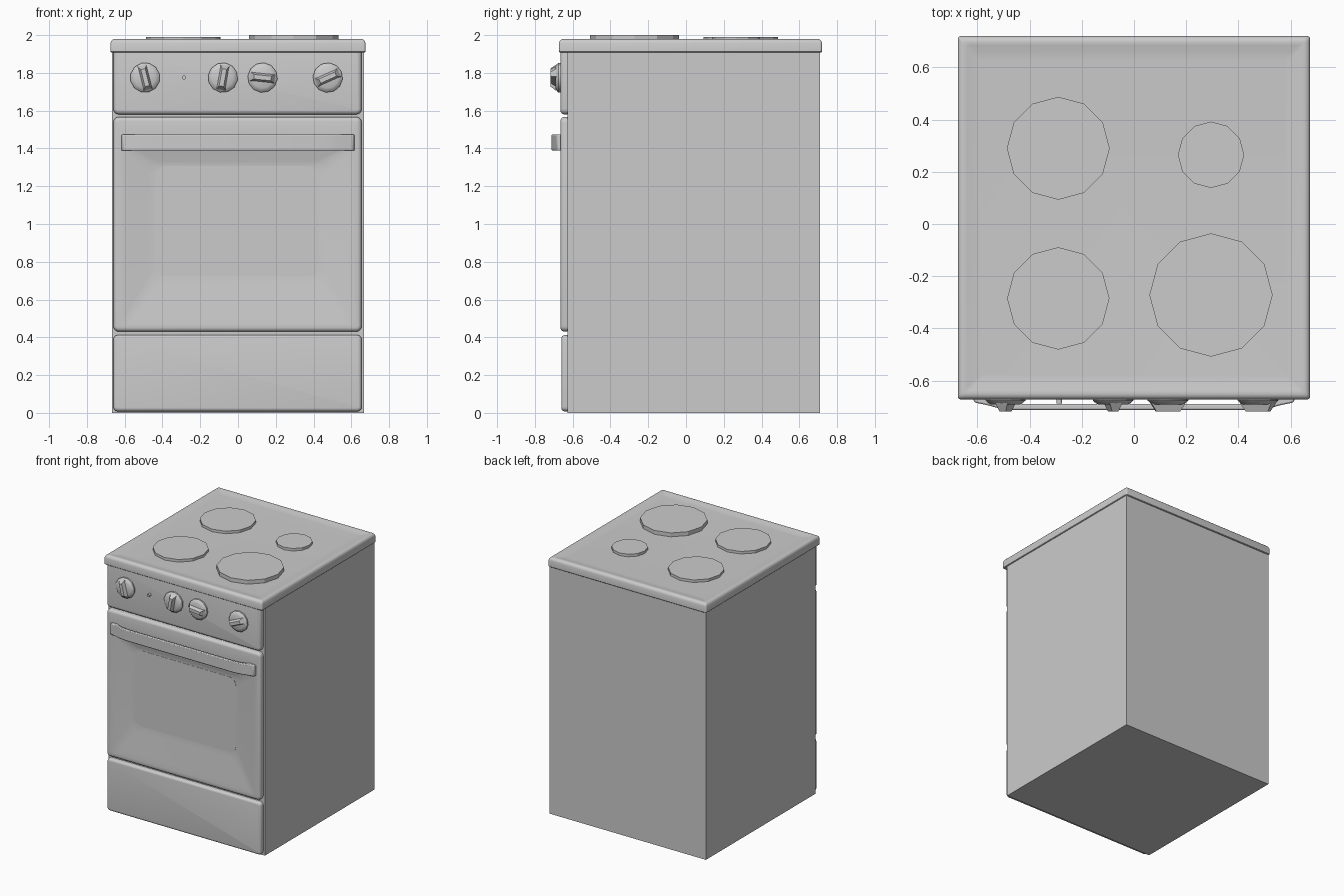
import bpy, bmesh
from math import pi, sin, cos, radians
from mathutils import Matrix

if "Cube" in bpy.data.objects:
    bpy.data.objects.remove(bpy.data.objects["Cube"])


def finish(name, bm, smooth=35):
    bmesh.ops.recalc_face_normals(bm, faces=bm.faces)
    me = bpy.data.meshes.new(name)
    bm.to_mesh(me)
    bm.free()
    if smooth:
        me.shade_smooth()
        me.set_sharp_from_angle(angle=radians(smooth))
    ob = bpy.data.objects.new(name, me)
    bpy.context.collection.objects.link(ob)
    return ob


def loft(name, loops, smooth=35, matrix=None):
    """Skin a list of equal-length point loops and cap both ends."""
    bm = bmesh.new()
    rings = [[bm.verts.new(p) for p in loop] for loop in loops]
    n = len(rings[0])
    for a, b in zip(rings, rings[1:]):
        for i in range(n):
            j = (i + 1) % n
            bm.faces.new((a[i], a[j], b[j], b[i]))
    bm.faces.new(rings[0])
    bm.faces.new(rings[-1])
    if matrix:
        bm.transform(matrix)
    return finish(name, bm, smooth)


def rounded_rect(x0, x1, v0, v1, r, depth, flat=False, steps=4):
    """Rounded rectangle in the XZ plane (or XY plane when flat)."""
    pts = []
    corners = ((x1 - r, v1 - r), (x0 + r, v1 - r), (x0 + r, v0 + r), (x1 - r, v0 + r))
    for k, (cx, cv) in enumerate(corners):
        for s in range(steps + 1):
            a = pi / 2 * (k + s / steps)
            u, v = cx + r * cos(a), cv + r * sin(a)
            pts.append((u, v, depth) if flat else (u, depth, v))
    return pts


def panel_loops(x0, x1, z0, z1, r=0.03, back=-0.61, front=-0.665, b=0.022):
    """Front panel with a soft rolled front edge."""
    loops = [rounded_rect(x0, x1, z0, z1, r, back)]
    for k in range(5):
        a = pi / 2 * k / 4
        i = b * (1 - cos(a))
        loops.append(rounded_rect(x0 + i, x1 - i, z0 + i, z1 - i, r - i, front + b * (1 - sin(a))))
    return loops


def ring(r, y, n=12):
    return [(r * cos(2 * pi * k / n), y, r * sin(2 * pi * k / n)) for k in range(n)]


# Cabinet
bm = bmesh.new()
bmesh.ops.create_cube(bm, size=1, matrix=Matrix.Translation((0, 0.042, 0.96)) @ Matrix.Diagonal((1.335, 1.337, 1.92, 1)))
finish("cabinet", bm, 0)

# Hob plate with rolled edge and slightly dished top
hob = []
for inset, z in ((0.004, 1.908), (0, 1.912), (0, 1.958), (0.004, 1.970), (0.011, 1.977),
                 (0.022, 1.980), (0.035, 1.978), (0.06, 1.972), (0.09, 1.970)):
    hob.append(rounded_rect(-0.675 + inset, 0.675 - inset, -0.672 + inset, 0.72 - inset, 0.012, z, flat=True))
loft("hob_plate", hob)

# Hot plates: x, y, radius, top height
for i, (x, y, r, top) in enumerate(((-0.29, 0.29, 0.197, 1.99), (-0.29, -0.285, 0.196, 1.99),
                                    (0.295, 0.265, 0.127, 1.99), (0.295, -0.272, 0.236, 2.0))):
    loops = [[(x + r * cos(pi * k / 6), y + r * sin(pi * k / 6), z) for k in range(12)] for z in (1.955, top)]
    loft(f"hot_plate_{i + 1}", loops, 0)

# Control panel and storage drawer
loft("control_panel", panel_loops(-0.66, 0.655, 1.58, 1.935))
loft("storage_drawer", panel_loops(-0.66, 0.655, 0.008, 0.412, r=0.024, front=-0.66, b=0.018))

# Oven door: rolled edge, sloping recess, rounded window
door = panel_loops(-0.66, 0.655, 0.43, 1.567)
door += [rounded_rect(-0.61, 0.605, 0.47, 1.41, 0.03, -0.664),
         rounded_rect(-0.58, 0.575, 0.51, 1.395, 0.035, -0.660),
         rounded_rect(-0.475, 0.465, 0.68, 1.33, 0.055, -0.640),
         rounded_rect(-0.44, 0.43, 0.722, 1.308, 0.055, -0.636)]
loft("oven_door", door)
loft("oven_window", [rounded_rect(-0.438, 0.428, 0.724, 1.306, 0.055, y) for y in (-0.625, -0.6375)])

# Door handle: bowed plan outline extruded upward
outer = [(0.617, -0.668), (0.61, -0.684), (0.57, -0.692), (0.52, -0.705), (0.46, -0.712)]
inner = [(0.45, -0.69), (0.51, -0.684), (0.55, -0.668), (0.56, -0.655), (0.617, -0.655)]
half = outer[::-1] + inner[::-1]
plan = outer + [(-x, y) for x, y in outer[::-1]]
plan += [(-x, y) for x, y in inner[::-1]] + inner
handle = loft("door_handle", [[(x, y, z) for x, y in plan] for z in (1.388, 1.474)])
mod = handle.modifiers.new("soft_edges", "BEVEL")
mod.width, mod.segments, mod.limit_method, mod.angle_limit = 0.006, 2, "ANGLE", radians(50)

# Control knobs with tapered grips: x position and grip angle
for i, (x, ang) in enumerate(((-0.492, 104), (-0.08, 80), (0.13, -6), (0.475, 24))):
    m = Matrix.Translation((x, 0, 1.775)) @ Matrix.Rotation(radians(-ang), 4, "Y")
    loft(f"knob_{i + 1}", [ring(0.079, -0.65), ring(0.079, -0.676), ring(0.068, -0.686), ring(0.056, -0.692)], 30, m)
    grip = []
    for y, l, w in ((-0.685, 0.066, 0.024), (-0.692, 0.062, 0.022), (-0.718, 0.046, 0.012)):
        grip.append([(l, y, w), (-l, y, w), (-l, y, -w), (l, y, -w)])
    loft(f"knob_grip_{i + 1}", grip, 0, m)

# Indicator lamp
loft("indicator_lamp", [ring(0.011, -0.65), ring(0.011, -0.688)], 40, Matrix.Translation((-0.286, 0, 1.775)))
